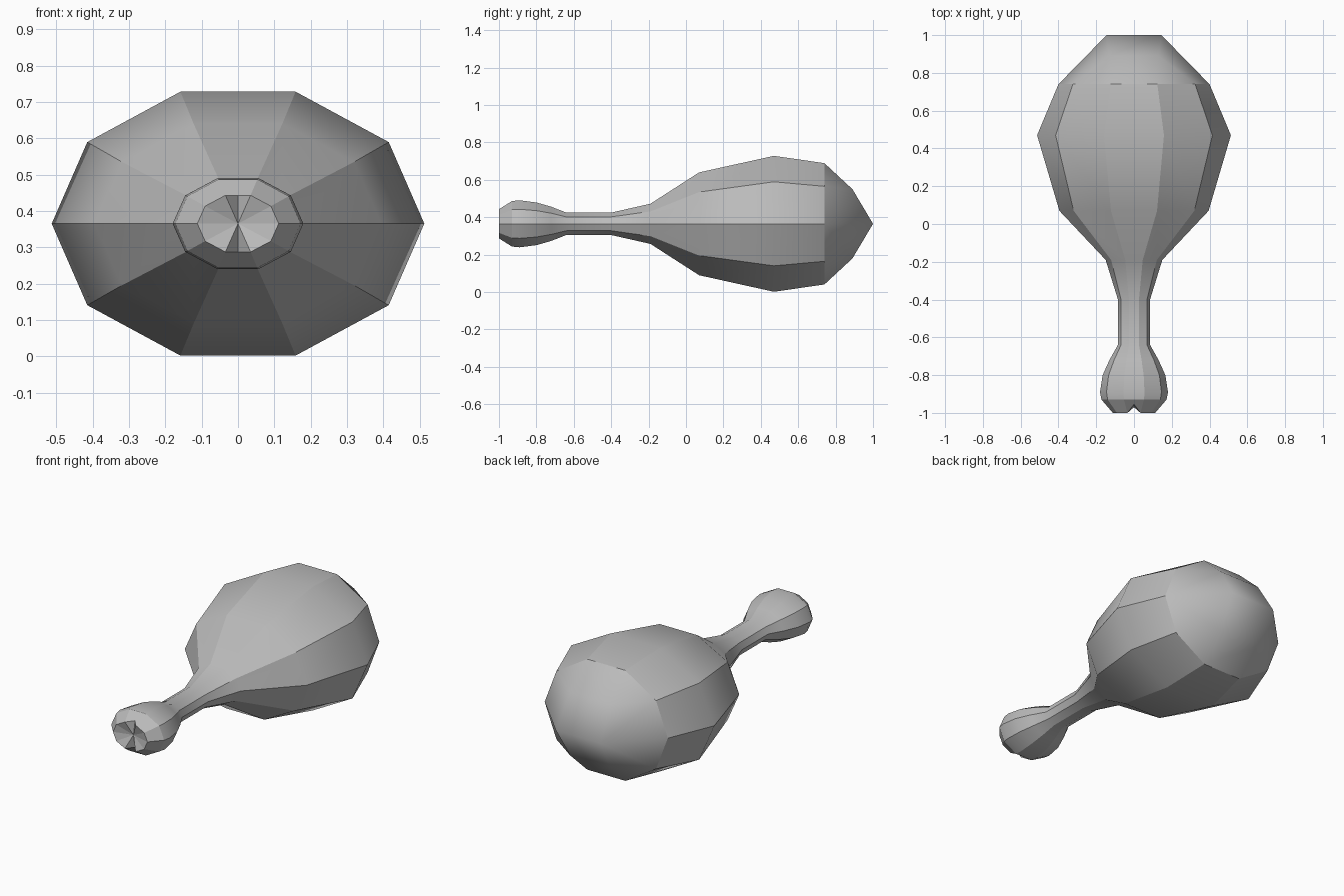
import bpy, bmesh, math

cube = bpy.data.objects.get("Cube")
if cube:
    bpy.data.objects.remove(cube, do_unlink=True)

SIDES = 10
MID_Z = 0.365

grey = bpy.data.materials.new("plain grey")
grey.use_nodes = True
colour = (0.5, 0.5, 0.5, 1)
grey.diffuse_color = colour
grey.node_tree.nodes["Principled BSDF"].inputs["Base Color"].default_value = colour

# Sections from handle end to head: y, half width, half height
sections = [
    (-1.0, 0.112, 0.082), (-0.93, 0.172, 0.128), (-0.89, 0.18, 0.132),
    (-0.80, 0.166, 0.12), (-0.72, 0.13, 0.096), (-0.64, 0.085, 0.063),
    (-0.40, 0.085, 0.063), (-0.19, 0.15, 0.113), (0.07, 0.395, 0.289),
    (0.47, 0.513, 0.382), (0.74, 0.40, 0.341),
]

bm = bmesh.new()


def ring(y, rx, rz):
    angles = [2 * math.pi * i / SIDES for i in range(SIDES)]
    return [bm.verts.new((rx * math.cos(a), y, MID_Z + rz * math.sin(a))) for a in angles]


# Faceted loft along the length, creased on the long edges
rings = [ring(*s) for s in sections]
for a, b in zip(rings, rings[1:]):
    for i in range(SIDES):
        j = (i + 1) % SIDES
        bm.faces.new((a[i], a[j], b[j], b[i]))
        bm.edges.get((a[i], b[i])).smooth = False

# Rounded head cap: quad rows meeting in a short ridge
r = rings[-1]
upper, middle, lower = [
    [bm.verts.new((sx * x, y, MID_Z + z)) for sx in (1, -1)]
    for x, y, z in ((0.13, 0.89, 0.185), (0.145, 1.0, 0), (0.13, 0.89, -0.185))
]
for row, first in ((upper, (0, 1, 2, 3, 4, 5)), (lower, (0, 9, 8, 7, 6, 5))):
    p = [r[i] for i in first]
    for f in ((p[2], p[3], row[1], row[0]), (p[1], p[2], row[0]), (p[3], p[4], row[1]),
              (p[0], p[1], row[0], middle[0]), (p[4], p[5], middle[1], row[1]),
              (row[0], row[1], middle[1], middle[0])):
        bm.faces.new(f)

# Dented handle end, notched at the middle of its top and bottom edges
end = rings[0]
cap = bm.faces.new(end)
notched = [bm.edges.get((end[2], end[3])), bm.edges.get((end[7], end[8]))]
for e in notched:
    new_edge, v = bmesh.utils.edge_split(e, e.verts[0], 0.5)
    v.co.y = -0.955
hub = bmesh.ops.poke(bm, faces=[cap])
hub["verts"][0].co.y = -0.97
for f in hub["faces"]:
    for e in f.edges:
        e.smooth = False

# Crease around the head cap and the rim of the handle end
for loop in (rings[-1], rings[1]):
    for i in range(SIDES):
        bm.edges.get((loop[i], loop[(i + 1) % SIDES])).smooth = False

bmesh.ops.recalc_face_normals(bm, faces=bm.faces[:])
for f in bm.faces:
    f.smooth = True

mesh = bpy.data.meshes.new("club_body")
bm.to_mesh(mesh)
bm.free()
mesh.materials.append(grey)
body = bpy.data.objects.new("club_body", mesh)
bpy.context.collection.objects.link(body)
